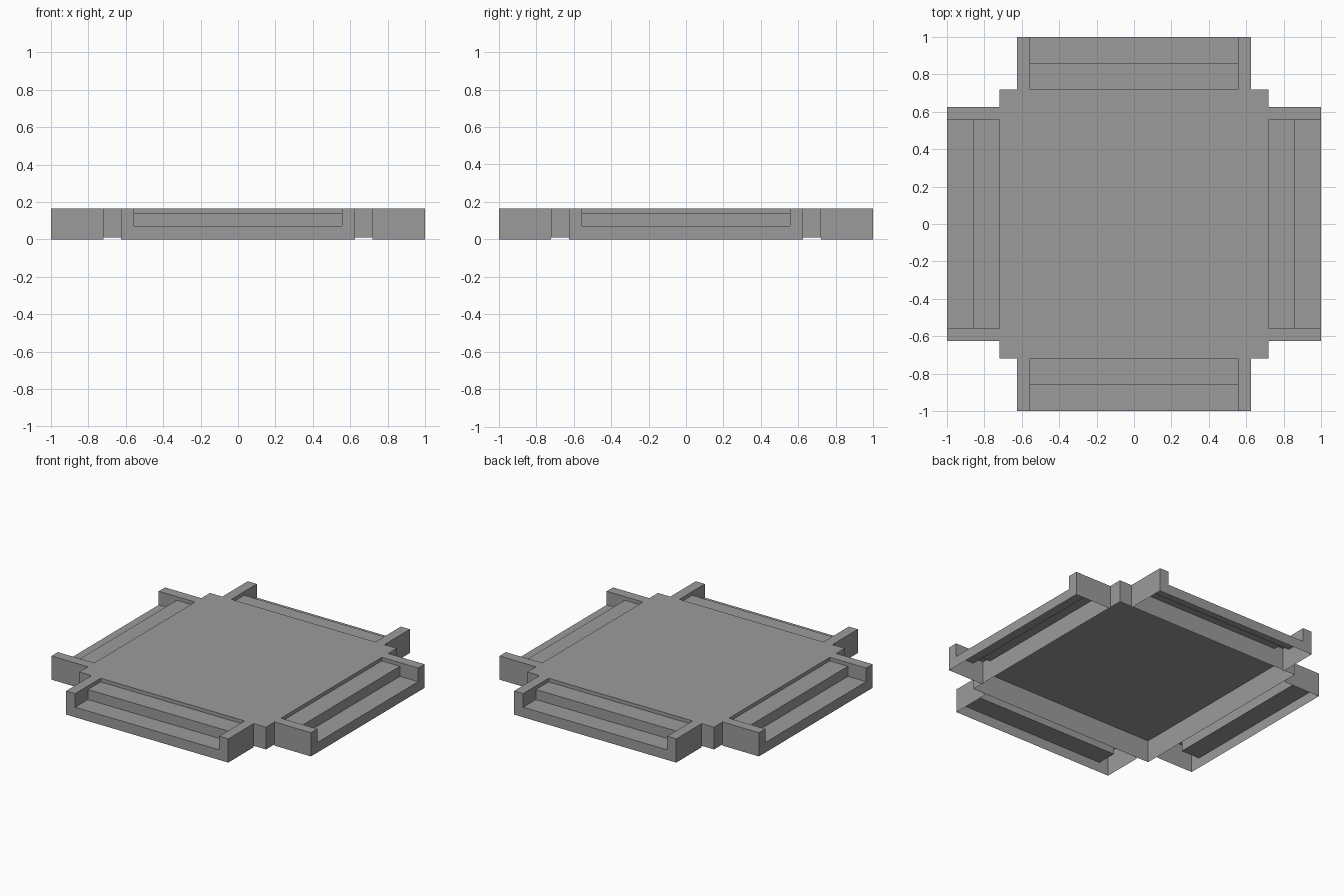
import bpy
import bmesh
import math
from mathutils import Matrix

if "Cube" in bpy.data.objects:
    bpy.data.objects.remove(bpy.data.objects["Cube"], do_unlink=True)

GREY = (0.33, 0.33, 0.33, 1)
TOP, BASE = 0.165, 0.01       # deck height, lower rim of the deck
DECK, END = 0.72, 1.0         # deck half width, outer end of the stairs
OUTER, INNER = 0.625, 0.555   # outside and inside of the side walls
MID, LOW, HIGH = 0.86, 0.07, 0.14  # riser position and tread heights

mat = bpy.data.materials.new("plain grey")
mat.use_nodes = True
mat.diffuse_color = GREY
bsdf = mat.node_tree.nodes["Principled BSDF"]
bsdf.inputs["Base Color"].default_value = GREY
bsdf.inputs["Roughness"].default_value = 0.8


def make_object(name, bm):
    mesh = bpy.data.meshes.new(name)
    bm.to_mesh(mesh)
    bm.free()
    mesh.materials.append(mat)
    obj = bpy.data.objects.new(name, mesh)
    bpy.context.collection.objects.link(obj)
    return obj


# Deck: a square shell, open underneath
bm = bmesh.new()
bmesh.ops.create_cube(bm, size=1)
bmesh.ops.scale(bm, vec=(2 * DECK, 2 * DECK, TOP - BASE), verts=bm.verts)
bmesh.ops.translate(bm, vec=(0, 0, (TOP + BASE) / 2), verts=bm.verts)
bm.normal_update()
bottom = [f for f in bm.faces if f.normal.z < -0.5]
bmesh.ops.delete(bm, geom=bottom, context='FACES')
make_object("deck", bm)


# Stairs: treads and risers between two hollow side walls, open underneath
def build_stairs(name, angle):
    bm = bmesh.new()

    def face(*points):
        bm.faces.new([bm.verts.new(p) for p in points])

    steps = [(-END, LOW), (-MID, LOW), (-MID, HIGH), (-DECK, HIGH)]
    for (y0, z0), (y1, z1) in zip(steps, steps[1:]):
        face((-INNER, y0, z0), (INNER, y0, z0), (INNER, y1, z1), (-INNER, y1, z1))

    for s in (-1, 1):
        a, b = s * INNER, s * OUTER
        # Wall top, outside, and inside following the steps
        face((a, -END, TOP), (b, -END, TOP), (b, -DECK, TOP), (a, -DECK, TOP))
        face((b, -END, 0), (b, -DECK, 0), (b, -DECK, TOP), (b, -END, TOP))
        face(*[(a, y, z) for y, z in steps], (a, -DECK, TOP), (a, -END, TOP))

    # Front face, notched above the lower tread
    half = [(OUTER, 0), (OUTER, TOP), (INNER, TOP), (INNER, LOW)]
    outline = half + [(-x, z) for x, z in reversed(half)]
    face(*[(x, -END, z) for x, z in outline])

    bmesh.ops.remove_doubles(bm, verts=bm.verts, dist=0.0001)
    bmesh.ops.recalc_face_normals(bm, faces=bm.faces)
    bm.normal_update()
    if sum(f.normal.z * f.calc_area() for f in bm.faces) < 0:
        bmesh.ops.reverse_faces(bm, faces=bm.faces)
    bm.transform(Matrix.Rotation(angle, 4, 'Z'))
    make_object(name, bm)


for i, side in enumerate(("front", "left", "back", "right")):
    build_stairs(side + "_stairs", i * math.pi / 2)
